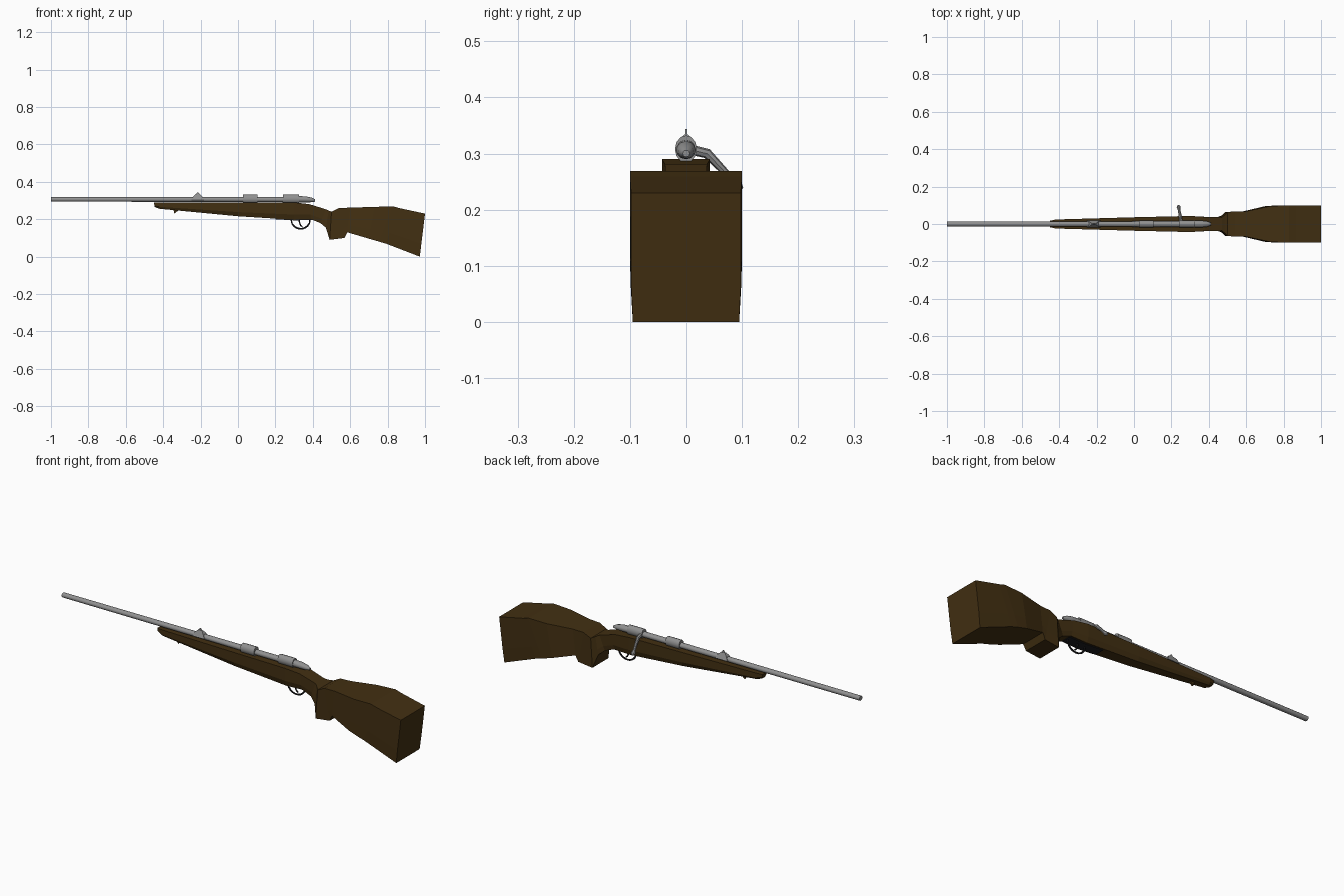
import bpy, bmesh, math
from mathutils import Vector

if "Cube" in bpy.data.objects:
    bpy.data.objects.remove(bpy.data.objects["Cube"])


def material(name, rgb):
    m = bpy.data.materials.new(name)
    m.diffuse_color = (*rgb, 1)
    m.use_nodes = True
    m.node_tree.nodes["Principled BSDF"].inputs["Base Color"].default_value = m.diffuse_color
    return m


WOOD = material("dark_walnut", (0.055, 0.029, 0.006))
STEEL = material("grey_steel", (0.28, 0.28, 0.28))
BLACK = material("black_metal", (0.012, 0.012, 0.014))


def loft(name, rings, mat, smooth=False):
    """Skin a list of equal-length point rings and cap both ends."""
    bm = bmesh.new()
    vs = [[bm.verts.new(p) for p in r] for r in rings]
    n = len(vs[0])
    for a, b in zip(vs, vs[1:]):
        for i in range(n):
            j = (i + 1) % n
            bm.faces.new((a[i], a[j], b[j], b[i]))
    bm.faces.new(vs[0])
    bm.faces.new(vs[-1])
    bmesh.ops.recalc_face_normals(bm, faces=bm.faces)
    me = bpy.data.meshes.new(name)
    bm.to_mesh(me)
    bm.free()
    me.materials.append(mat)
    ob = bpy.data.objects.new(name, me)
    bpy.context.collection.objects.link(ob)
    if smooth:
        bpy.ops.object.select_all(action='DESELECT')
        ob.select_set(True)
        bpy.context.view_layer.objects.active = ob
        bpy.ops.object.shade_smooth_by_angle(angle=math.radians(40))
    return ob


def turned(name, stations, mat, sides=12):
    """Round part along x; stations are (x, centre z, y radius, z radius)."""
    rings = [[(x, ry * math.cos(2 * math.pi * i / sides),
               z + rz * math.sin(2 * math.pi * i / sides)) for i in range(sides)]
             for x, z, ry, rz in stations]
    return loft(name, rings, mat, True)


def rod(name, points, radii, mat, sides=8):
    """Round part following a path, with a radius at each point."""
    pts = [Vector(p) for p in points]
    rings = []
    for k, p in enumerate(pts):
        d = (pts[min(k + 1, len(pts) - 1)] - pts[max(k - 1, 0)]).normalized()
        u = d.cross(Vector((1, 0, 0)) if abs(d.x) < .5 else Vector((0, 1, 0))).normalized()
        v = d.cross(u)
        rings.append([p + radii[k] * (u * math.cos(2 * math.pi * i / sides)
                                      + v * math.sin(2 * math.pi * i / sides))
                      for i in range(sides)])
    return loft(name, rings, mat, True)


def stock_ring(tx, tz, bx, bz, w, wb):
    """Six-point section: flat sides, tapered lower edge."""
    def at(t):
        return tx + (bx - tx) * t, tz + (bz - tz) * t
    (mx, mz) = at(0.7)
    return [(tx, -w, tz), (mx, -w, mz), (bx, -wb, bz),
            (bx, wb, bz), (mx, w, mz), (tx, w, tz)]


# Wooden stock: fore-end, wrist, pistol grip and butt
loft("stock", [stock_ring(*s) for s in [
    (-.45, .288, -.445, .265, .017, .011),
    (-.42, .290, -.42, .256, .024, .016),
    (0, .290, 0, .216, .036, .027),
    (.30, .290, .30, .197, .043, .034),
    (.38, .281, .39, .200, .038, .032),
    (.47, .253, .44, .180, .036, .034),
    (.485, .246, .47, .155, .048, .046),
    (.50, .240, .49, .090, .065, .065),
    (.54, .260, .57, .100, .066, .066),
    (.60, .262, .585, .130, .068, .068),
    (.73, .266, .70, .096, .096, .095),
    (.83, .269, .755, .080, .100, .099),
    (.865, .259, .79, .070, .100, .099),
    (1.0, .230, .972, 0, .098, .095)]], WOOD)

# Small stud under the fore-end
loft("sling_stud", [[(x, y, z) for x, z in ((-.345, .25), (-.34, .23), (-.318, .248))]
                    for y in (-.005, .005)], WOOD)

# Barrel and receiver tube
turned("barrel", [(-1, .306, .013, .012), (-.2, .306, .014, .013),
                  (.34, .305, .016, .014)], STEEL)

# Two raised receiver collars
for name, x0, x1 in (("front_collar", .027, .105), ("rear_collar", .24, .325)):
    turned(name, [(x0, .308, .02, .0245), (x1, .308, .02, .0245)], STEEL)

# Rounded bolt shroud at the rear
turned("bolt_shroud", [(.32, .307, .018, .017), (.365, .306, .018, .016),
                       (.395, .303, .014, .012), (.413, .300, .006, .006)], STEEL)

# Bolt handle with knob on the far side
rod("bolt_handle", [(.25, .008, .307), (.248, .038, .300), (.243, .065, .272),
                    (.240, .080, .254), (.239, .090, .243), (.238, .098, .235)],
    [.009, .009, .007, .007, .011, .006], STEEL)

# Sight base: a tapered saddle around the barrel, with a thin blade
loft("sight_base", [[(-.25, w, z), (-.18, w, z), (-.192, w * k, .323), (-.203, w * j, .334),
                     (-.227, w * j, .334), (-.238, w * k, .323)]
                    for w, z, k, j in ((-.018, .302, .65, .2), (.018, .302, .65, .2))], STEEL)
loft("sight_blade", [[(-.226, y, .332), (-.204, y, .332), (-.213, y, .344), (-.217, y, .344)]
                     for y in (-.0015, .0015)], STEEL)

# Black floor plate under the action
loft("floor_plate", [[(x, -.026, z), (x, .026, z), (x, .026, z + .008), (x, -.026, z + .008)]
                     for x, z in ((.20, .2), (.30, .194), (.395, .196))], BLACK)

# Trigger guard loop and trigger
loop = [(.335 - .05 * math.cos(a), 0, .197 - .048 * math.sin(a))
        for a in [math.pi * i / 12 for i in range(13)]]
rod("trigger_guard", loop, [.0045] * 13, BLACK, 6)
rod("trigger", [(.328, 0, .2), (.329, 0, .182), (.336, 0, .166), (.344, 0, .16)],
    [.005, .0045, .004, .003], BLACK, 6)
